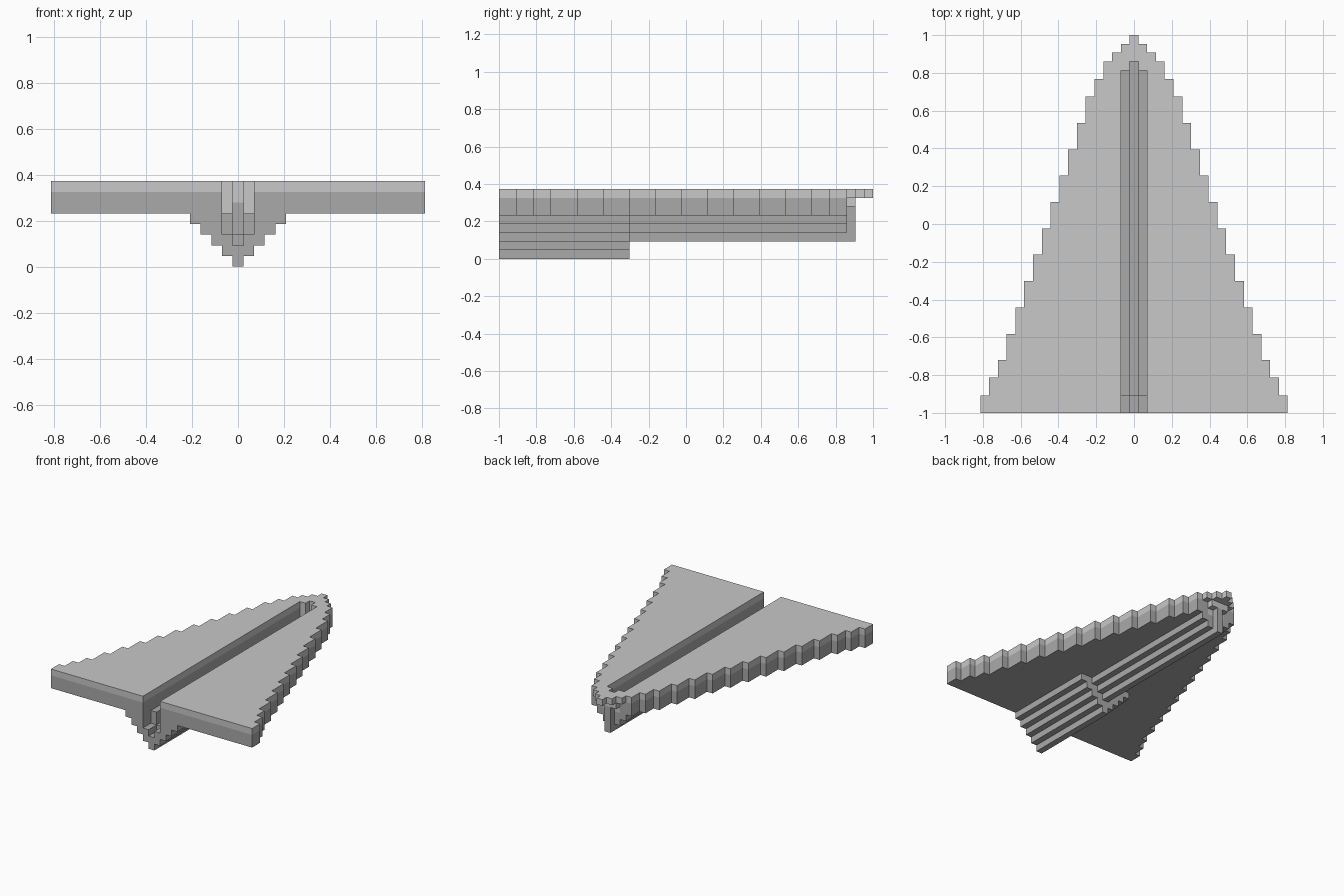
import bpy, bmesh

if "Cube" in bpy.data.objects:
    bpy.data.objects.remove(bpy.data.objects["Cube"])

U = 2 / 43  # one block

def material(name, v):
    m = bpy.data.materials.new(name)
    m.diffuse_color = (v, v, v, 1)
    m.use_nodes = True
    m.node_tree.nodes["Principled BSDF"].inputs["Base Color"].default_value = m.diffuse_color
    return m

LIGHT = material("light_paper", 0.578)
SHADE = material("shaded_paper", 0.402)

def prism(name, outline, stops, mats, axis="z", mirror=False):
    """Stack an outline through the stops along an axis, one material per band."""
    bm = bmesh.new()

    def place(a, b, s):
        return (a * U, b * U - 1, s * U) if axis == "z" else (a * U, s * U - 1, b * U)

    rings = [[bm.verts.new(place(a, b, s)) for a, b in outline] for s in stops]
    n = len(outline)
    for i in range(len(stops) - 1):
        for j in range(n):
            k = (j + 1) % n
            f = bm.faces.new((rings[i][j], rings[i][k], rings[i + 1][k], rings[i + 1][j]))
            f.material_index = i
    bm.faces.new(rings[0][::-1]).material_index = 0
    bm.faces.new(rings[-1]).material_index = len(mats) - 1
    bmesh.ops.recalc_face_normals(bm, faces=bm.faces)
    me = bpy.data.meshes.new(name)
    bm.to_mesh(me)
    bm.free()
    for m in mats:
        me.materials.append(m)
    ob = bpy.data.objects.new(name, me)
    bpy.context.collection.objects.link(ob)
    if mirror:
        ob.modifiers.new("mirror", "MIRROR").use_mirror_merge = False
    return ob

def rect(x0, x1, y0, y1):
    return [(x0, y0), (x1, y0), (x1, y1), (x0, y1)]

# Wings: stepped swept edge, light top layer over two shaded layers
edge, row = [(1.5, 0)], 0
for i, rows in enumerate([2] * 3 + [3] * 10 + [2] * 2):
    edge += [(17.5 - i, row), (17.5 - i, row + rows)]
    row += rows
edge.append((1.5, row))
prism("wings", edge, [5, 7, 8], [SHADE, LIGHT], mirror=True)

# Nose: wall closing the groove, then a thin stepped tip
prism("groove_end_wall", rect(0.5, 1.5, 39, 40), [5, 8], [LIGHT], mirror=True)
prism("nose_tip", [(-2.5, 40), (2.5, 40), (2.5, 41), (1.5, 41), (1.5, 42), (0.5, 42), (0.5, 43),
                   (-0.5, 43), (-0.5, 42), (-1.5, 42), (-1.5, 41), (-2.5, 41)], [7, 8], [LIGHT])
prism("nose_underside", rect(-1.5, 1.5, 40, 41), [6, 7], [LIGHT])
prism("nose_post", rect(-0.5, 0.5, 40, 41), [2, 6], [SHADE])

# Keel: stepped V sides plus a centre strip, shallow in front and deep behind
def v_side(x_top):
    """Staircase from the keel bottom out to x_top under the wing."""
    pts, z = [(0.5, 5.5 - x_top)], 5.5 - x_top
    for i in range(int(x_top - 0.5)):
        pts += [(1.5 + i, z + i), (1.5 + i, z + i + 1)]
    return pts

prism("keel_front_sides", v_side(2.5) + [(0.5, 5)], [15, 40], [SHADE], "y", True)
prism("keel_front_centre", rect(-0.5, 0.5, 2, 3), [15, 40], [SHADE], "y")
prism("keel_rear_sides", v_side(4.5) + [(0.5, 5)], [2, 15], [SHADE], "y", True)
prism("keel_rear_centre", rect(-0.5, 0.5, 0, 3), [2, 15], [SHADE], "y")
prism("keel_end_sides", v_side(4.5) + [(1.5, 5), (1.5, 3), (0.5, 3)], [0, 2], [SHADE], "y", True)
prism("keel_end_centre", rect(-0.5, 0.5, 0, 2), [0, 2], [SHADE], "y")
